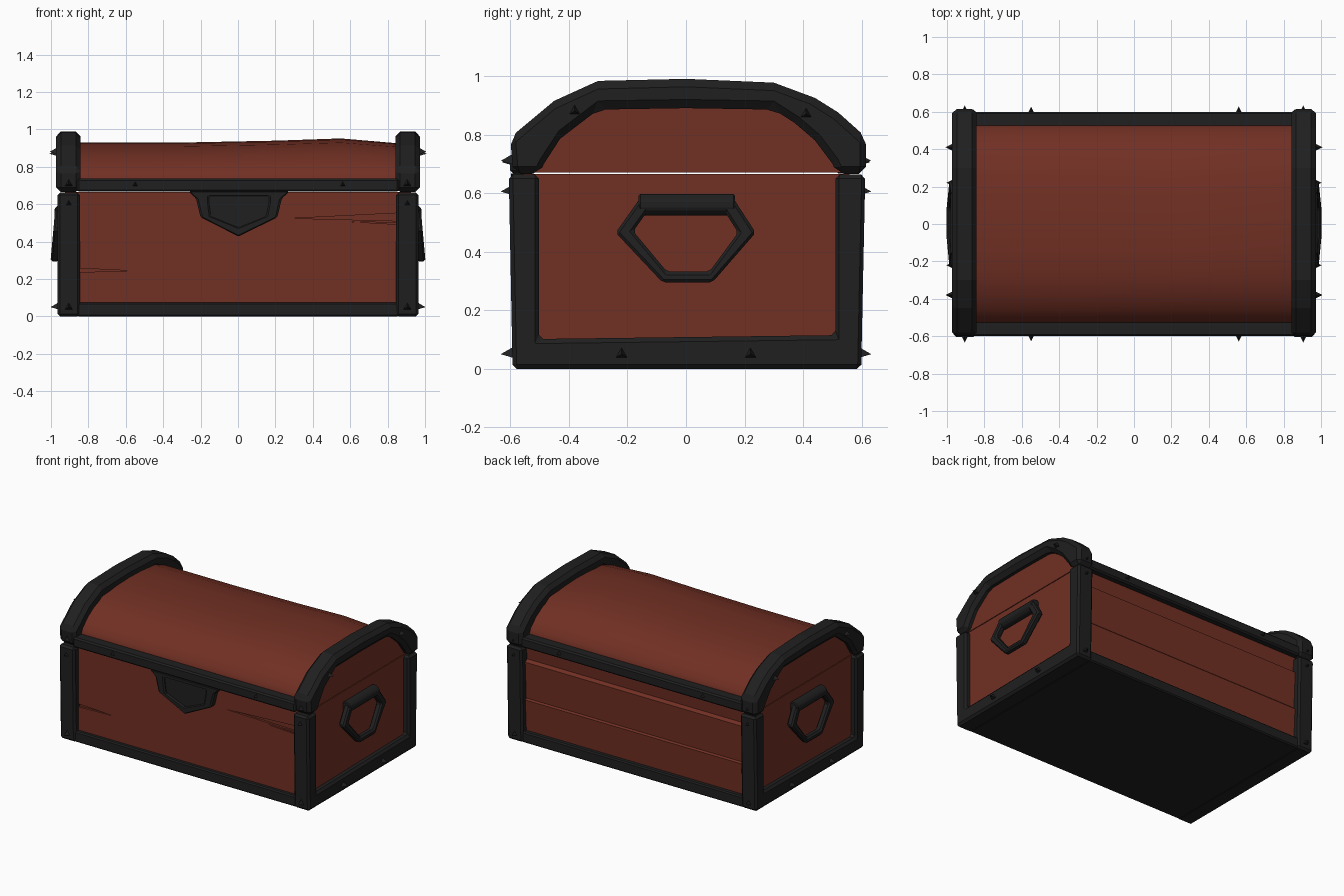
import bpy, bmesh, math
from mathutils import Vector

if "Cube" in bpy.data.objects:
    bpy.data.objects.remove(bpy.data.objects["Cube"])


def material(name, rgb):
    m = bpy.data.materials.new(name)
    m.diffuse_color = (*rgb, 1)
    m.use_nodes = True
    m.node_tree.nodes["Principled BSDF"].inputs["Base Color"].default_value = m.diffuse_color
    return m


WOOD = material("red_wood", (0.165, 0.029, 0.017))
IRON = material("dark_iron", (0.014, 0.014, 0.014))


def finish(name, bm, mat, bevel=0.0, smooth=None):
    bmesh.ops.recalc_face_normals(bm, faces=bm.faces)
    me = bpy.data.meshes.new(name)
    bm.to_mesh(me)
    bm.free()
    me.materials.append(mat)
    if smooth:
        me.polygons.foreach_set("use_smooth", [True] * len(me.polygons))
        me.set_sharp_from_angle(angle=math.radians(smooth))
    ob = bpy.data.objects.new(name, me)
    bpy.context.collection.objects.link(ob)
    if bevel:
        b = ob.modifiers.new("bevel", "BEVEL")
        b.width, b.segments, b.limit_method = bevel, 1, "ANGLE"
    return ob


def loft(name, rings, mat, bevel=0.0, smooth=None):
    """Skin between matching closed rings and cap both ends."""
    bm = bmesh.new()
    vs = [[bm.verts.new(p) for p in r] for r in rings]
    n = len(vs[0])
    for a, b in zip(vs, vs[1:]):
        for i in range(n):
            j = (i + 1) % n
            bm.faces.new((a[i], a[j], b[j], b[i]))
    bm.faces.new(vs[0])
    bm.faces.new(vs[-1])
    return finish(name, bm, mat, bevel, smooth)


def band(name, outer, inner, place, mat, closed=False, bevel=0.0):
    """Flat frame between two outlines; place(u, v, side) gives the 3D point."""
    bm = bmesh.new()
    o, i, O, I = [[bm.verts.new(place(u, v, d)) for u, v in loop]
                  for d in (0, 1) for loop in (outer, inner)]
    n = len(o)
    for k in range(n if closed else n - 1):
        j = (k + 1) % n
        for a, b in ((o, i), (i, I), (I, O), (O, o)):
            bm.faces.new((a[k], a[j], b[j], b[k]))
    if not closed:
        for k in (0, n - 1):
            bm.faces.new((o[k], i[k], I[k], O[k]))
    return finish(name, bm, mat, bevel)


def box(name, x0, x1, y0, y1, z0, z1, mat, bevel=0.0):
    return loft(name, [[(x, y0, z0), (x, y1, z0), (x, y1, z1), (x, y0, z1)]
                       for x in (x0, x1)], mat, bevel)


def stud(name, pos, normal):
    bm = bmesh.new()
    bmesh.ops.create_cone(bm, cap_ends=True, segments=3, radius1=0.026,
                          radius2=0, depth=0.045)
    ob = finish(name, bm, IRON)
    ob.location = pos
    ob.rotation_mode = "QUATERNION"
    ob.rotation_quaternion = Vector(normal).to_track_quat("Z", "Y")


# Wooden body: flat front, uneven planks on the back
body_profile = [(-0.555, 0.03), (-0.555, 0.665), (0.558, 0.665), (0.548, 0.57),
                (0.57, 0.555), (0.558, 0.30), (0.568, 0.29), (0.555, 0.03)]
body = loft("wooden_body", [[(x, y, z) for y, z in body_profile]
                            for x in (-0.925, 0.925)], WOOD)

# Splits in the front boards
for tri in ([(0.9, 0.555), (0.9, 0.51), (0.3, 0.525)],
            [(0.9, 0.50), (0.9, 0.49), (0.6, 0.507)],
            [(-0.9, 0.26), (-0.9, 0.235), (-0.58, 0.245)]):
    cut = loft("split_cutter", [[(x, y, z) for x, z in tri] for y in (-0.7, -0.54)], WOOD)
    cut.hide_render = True
    cut.hide_viewport = True
    m = body.modifiers.new("split", "BOOLEAN")
    m.operation, m.object, m.solver = "DIFFERENCE", cut, "EXACT"

# Barrel lid with a slightly warped top
half = [(0.53, 0.67), (0.53, 0.73), (0.515, 0.77), (0.46, 0.825),
        (0.39, 0.87), (0.28, 0.91), (0.14, 0.925)]
lid_profile = half + [(0, 0.93)] + [(-y, z) for y, z in reversed(half)]
stations = [(-0.925, 0.0), (-0.3, 0.0), (0.2, 0.01), (0.55, 0.022), (0.925, -0.01)]
loft("barrel_lid", [[(x, y, z + w * max(0, (z - 0.73) / 0.2)) for y, z in lid_profile]
                    for x, w in stations], WOOD, smooth=35)

# Iron floor and the long rails
box("floor_plate", -0.86, 0.86, -0.583, 0.59, 0, 0.075, IRON, 0.008)
for s, side in ((-1, "front"), (1, "back")):
    y0, y1 = sorted((s * 0.51, s * 0.60))
    box(side + "_lid_rail", -0.86, 0.86, y0, y1, 0.667, 0.737, IRON, 0.01)
    for x in (-0.55, 0.56):
        stud(side + "_rail_stud", (x, s * 0.605, 0.705), (0, s, 0))

# End frames, handles and studs, mirrored left and right
low_out = [(-0.605, 0.663), (-0.592, 0), (0.598, 0), (0.612, 0.663)]
low_in = [(-0.502, 0.663), (-0.502, 0.102), (0.51, 0.115), (0.51, 0.663)]
arch_out = [(-0.59, 0.665), (-0.6, 0.79), (-0.45, 0.915), (-0.30, 0.983), (0, 0.99),
            (0.30, 0.977), (0.44, 0.925), (0.52, 0.875), (0.615, 0.79), (0.615, 0.665)]
arch_in = [(-0.50, 0.665), (-0.485, 0.70), (-0.43, 0.785), (-0.30, 0.885), (0, 0.89),
           (0.30, 0.885), (0.37, 0.84), (0.44, 0.78), (0.50, 0.70), (0.515, 0.665)]
ring_out = [(-0.24, 0.465), (-0.155, 0.585), (0.16, 0.585), (0.238, 0.465),
            (0.09, 0.295), (-0.08, 0.295)]
ring_in = [(-0.18, 0.47), (-0.13, 0.54), (0.13, 0.54), (0.178, 0.465),
           (0.08, 0.332), (-0.065, 0.332)]
for s, side in ((-1, "left"), (1, "right")):
    band(side + "_lower_frame", low_out, low_in,
         lambda u, v, d: (s * (0.845 + 0.12 * d), u, v), IRON, bevel=0.014)
    band(side + "_lid_arch", arch_out, arch_in,
         lambda u, v, d: (s * (0.842 + 0.13 * d), u, v), IRON, bevel=0.025)
    band(side + "_handle_ring", ring_out, ring_in,
         lambda u, v, d: (s * (0.93 + 0.045 * d + 0.09 * (0.6 - v)), u, v),
         IRON, closed=True, bevel=0.01)
    # octagonal grip
    loft(side + "_handle_grip",
         [[(s * (0.945 + 0.04 * math.cos(math.pi * (k + .5) / 4)), y,
            0.56 + 0.04 * math.sin(math.pi * (k + .5) / 4)) for k in range(8)]
          for y in (-0.162, 0.168)], IRON, 0.006)
    for y, z, x in ((-0.22, 0.05, 0.98), (0.22, 0.05, 0.98),
                    (-0.38, 0.88, 0.985), (0.41, 0.87, 0.985)):
        stud(side + "_end_stud", (s * x, y, z), (s, 0, 0))
    for t in (-1, 1):
        for z in (0.05, 0.605, 0.71):
            stud(side + "_post_stud", (s * 0.905, t * 0.61, z), (0, t, 0))

# Latch: raised rim around a recessed plate
latch_out = [(-0.265, 0.668), (0.275, 0.668), (0.235, 0.632), (0.21, 0.53),
             (0.003, 0.428), (-0.2, 0.53), (-0.225, 0.632)]
latch_in = [(-0.155, 0.645), (0.165, 0.645), (0.165, 0.61), (0.15, 0.535),
            (0.003, 0.475), (-0.145, 0.535), (-0.155, 0.61)]
band("latch_rim", latch_out, latch_in, lambda u, v, d: (u, -0.55 - 0.048 * d, v),
     IRON, closed=True, bevel=0.008)
loft("latch_plate", [[(x * 1.05, y, z) for x, z in latch_in] for y in (-0.54, -0.583)], IRON)
